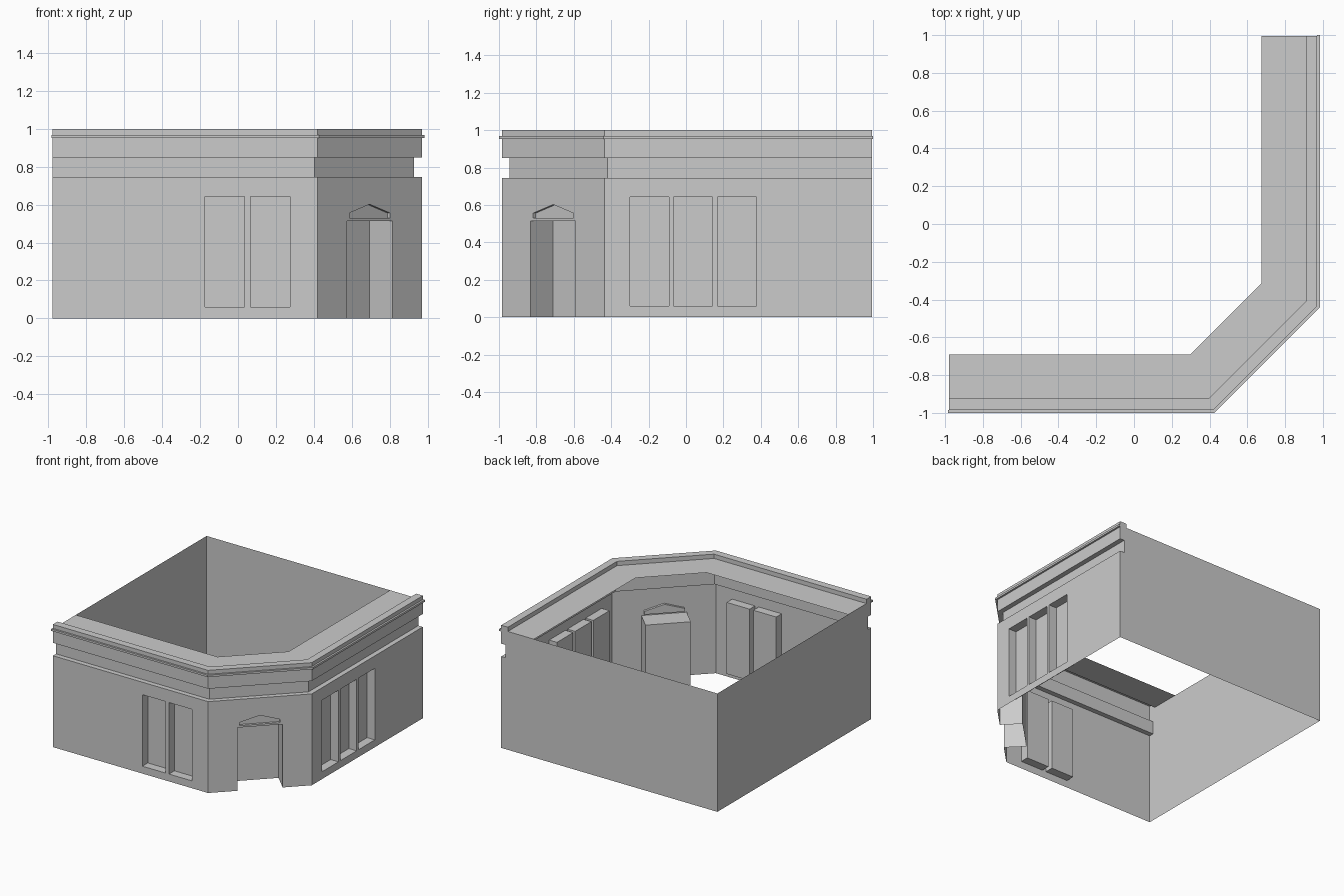
import bpy, bmesh, math
from mathutils import Vector

cube = bpy.data.objects.get("Cube")
if cube:
    bpy.data.objects.remove(cube, do_unlink=True)

stone = bpy.data.materials.new("pale_grey_stone")
stone.use_nodes = True
GREY = (0.6, 0.6, 0.6, 1)
stone.diffuse_color = GREY
stone.node_tree.nodes["Principled BSDF"].inputs["Base Color"].default_value = GREY

# Street-side footprint: front, cut corner, right
LEFT, RIGHT, FRONT, BACK = -0.98, 0.97, -0.985, 0.995
CUT = 0.55
PATH = [(LEFT, FRONT), (RIGHT - CUT, FRONT), (RIGHT, FRONT + CUT), (RIGHT, BACK)]
WALL_TOP, FRIEZE_TOP, ROOF, TOP = 0.745, 0.85, 0.965, 1.0
# Section as (distance inward, height): frieze groove, parapet, roof ledge
SECTION = [(0, WALL_TOP), (0.04, WALL_TOP), (0.04, FRIEZE_TOP), (0, FRIEZE_TOP),
           (0, TOP), (0.06, TOP), (0.06, ROOF), (0.295, ROOF)]


def finish(name, bm):
    mesh = bpy.data.meshes.new(name)
    bm.to_mesh(mesh)
    bm.free()
    mesh.materials.append(stone)
    obj = bpy.data.objects.new(name, mesh)
    bpy.context.collection.objects.link(obj)


def rect(u0, u1, z0, z1):
    return [(u0, z0), (u1, z0), (u1, z1), (u0, z1)]


def panel(name, start, end, outline, holes=(), niches=()):
    """Flat wall seen from outside, start to end being left to right.
    Holes are cut and recessed; niches are recesses already in the outline."""
    p, q = Vector((*start, 0)), Vector((*end, 0))
    along = (q - p).normalized()
    normal = along.cross(Vector((0, 0, 1)))
    bm = bmesh.new()

    def ring(points, depth=0):
        return [bm.verts.new(p + along * u + Vector((0, 0, z)) - normal * depth)
                for u, z in points]

    edges = []
    for loop in [outline] + [pts for pts, depth in holes]:
        vs = ring(loop)
        edges += [bm.edges.new((vs[i - 1], vs[i])) for i in range(len(vs))]
    bmesh.ops.triangle_fill(bm, edges=edges, use_beauty=True)
    bmesh.ops.dissolve_limit(bm, angle_limit=0.01, verts=bm.verts[:], edges=bm.edges[:])
    bm.normal_update()
    for f in bm.faces:
        if f.normal.dot(normal) < 0:
            f.normal_flip()
    # Reveals and back faces of the recesses
    for pts, depth in list(holes) + list(niches):
        outer, inner = ring(pts), ring(pts, depth)
        bm.faces.new(inner)
        for i in range(len(pts)):
            j = (i + 1) % len(pts)
            if pts[i][1] > 0 or pts[j][1] > 0:
                bm.faces.new((outer[i], outer[j], inner[j], inner[i]))
    bmesh.ops.remove_doubles(bm, verts=bm.verts[:], dist=0.0001)
    finish(name, bm)


def sweep(name, section, extend=0, closed=False):
    """Carry a section along the street-side path with mitred corners."""
    mitre = math.tan(math.pi / 8)
    bm = bmesh.new()

    def station(d):
        return [(LEFT - extend, FRONT + d), (RIGHT - CUT - d * mitre, FRONT + d),
                (RIGHT - d, FRONT + CUT + d * mitre), (RIGHT - d, BACK + extend)]

    rows = [[bm.verts.new((x, y, z)) for x, y in station(d)] for d, z in section]
    pairs = list(zip(rows, rows[1:]))
    if closed:
        pairs.append((rows[-1], rows[0]))
        bm.faces.new([r[0] for r in rows])
        bm.faces.new([r[-1] for r in reversed(rows)])
    for low, high in pairs:
        for i in range(len(PATH) - 1):
            bm.faces.new((low[i], low[i + 1], high[i + 1], high[i]))
    if closed:
        bmesh.ops.recalc_face_normals(bm, faces=bm.faces[:])
    finish(name, bm)


# Front wall with two recessed windows
SILL, HEAD, REVEAL = 0.06, 0.643, 0.07
windows = [(rect(x - LEFT, x + 0.207 - LEFT, SILL, HEAD), REVEAL) for x in (-0.173, 0.067)]
panel("front_wall", PATH[0], PATH[1], rect(0, RIGHT - CUT - LEFT, 0, WALL_TOP), windows)

# Right wall with three recessed windows
y0 = FRONT + CUT
windows = [(rect(y - y0, y + 0.209 - y0, SILL, HEAD), REVEAL) for y in (-0.3, -0.066, 0.168)]
panel("right_wall", PATH[2], PATH[3], rect(0, BACK - y0, 0, WALL_TOP), windows)

# Cut corner with deep doorway and shallow pediment above
width = CUT * math.sqrt(2)
mid, half, door_top = width / 2, 0.17, 0.515
outline = [(0, 0), (mid - half, 0), (mid - half, door_top), (mid + half, door_top),
           (mid + half, 0), (width, 0), (width, WALL_TOP), (0, WALL_TOP)]
pediment = [(mid - 0.152, 0.53), (mid + 0.152, 0.53), (mid + 0.152, 0.556),
            (mid, 0.602), (mid - 0.152, 0.556)]
panel("corner_entrance", PATH[1], PATH[2], outline, [(pediment, 0.02)],
      [(rect(mid - half, mid + half, 0, door_top), 0.17)])

# Frieze, parapet and roof ledge, plus the thin cornice lip
sweep("frieze_and_parapet", SECTION)
sweep("cornice_lip", [(0, 0.952), (-0.015, 0.952), (-0.015, 0.968), (0, 0.968)], 0.005, True)

# Plain party walls, whose street ends follow the section
ends = SECTION[:-1]
span = RIGHT - LEFT
panel("back_wall", (RIGHT, BACK), (LEFT, BACK),
      [(0, 0)] + ends + [(span, ROOF), (span, 0)])
span = BACK - FRONT
panel("left_wall", (LEFT, BACK), (LEFT, FRONT),
      [(0, 0), (span, 0)] + [(span - d, z) for d, z in ends] + [(0, ROOF)])
